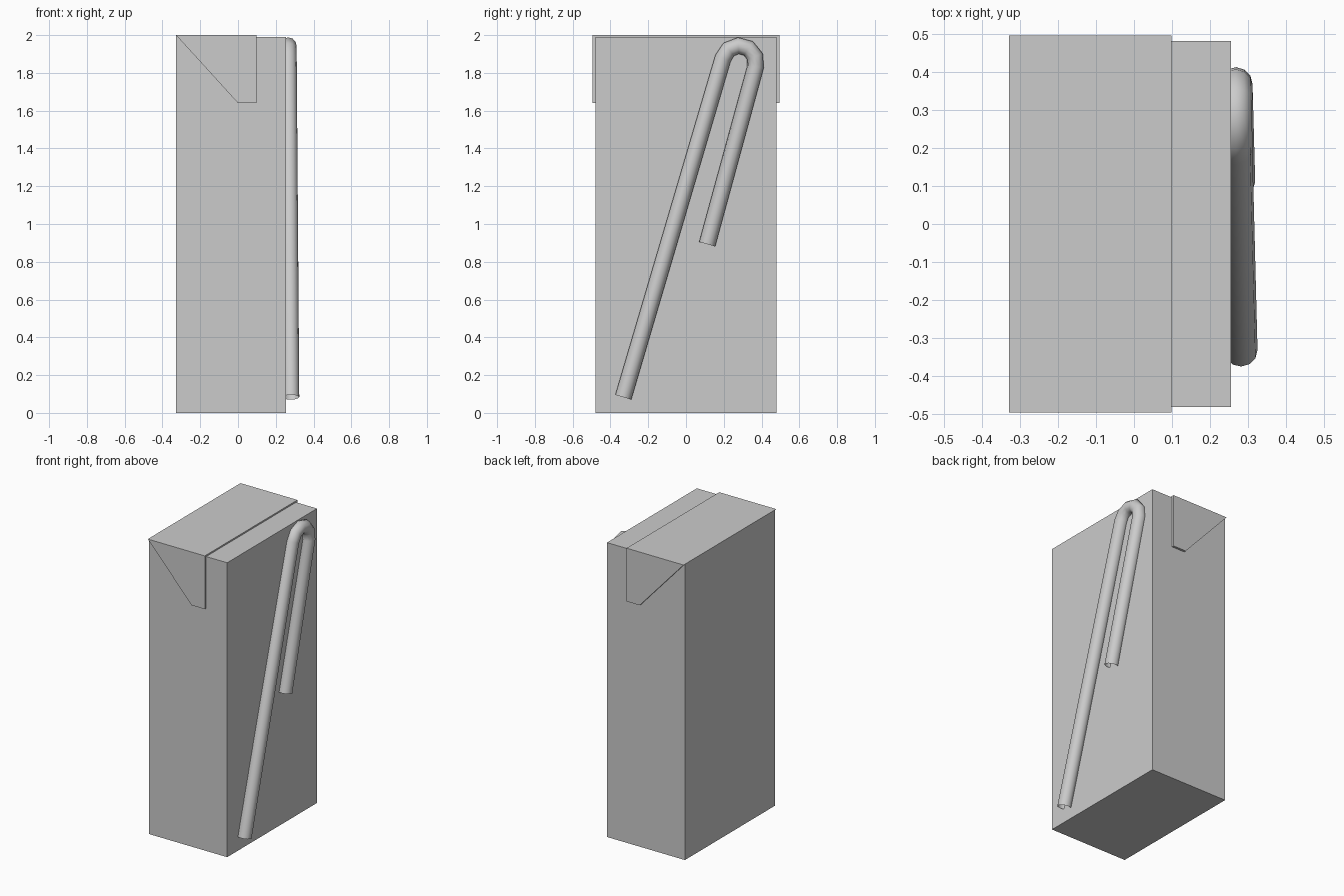
import bpy, bmesh, math
from mathutils import Vector

if "Cube" in bpy.data.objects:
    bpy.data.objects.remove(bpy.data.objects["Cube"])

X0, X1 = -0.328, 0.255     # carton depth
HY, FY = 0.48, 0.495       # half widths: carton, folded flaps
ZT = 1.99                  # carton top under the flap
FX = 0.098                 # flap edge


def prism(name, profile, y0, y1):
    """Extrude an x-z outline from y0 to y1."""
    bm = bmesh.new()
    face = bm.faces.new([bm.verts.new((x, y0, z)) for x, z in profile])
    ext = bmesh.ops.extrude_face_region(bm, geom=[face])["geom"]
    verts = [v for v in ext if isinstance(v, bmesh.types.BMVert)]
    bmesh.ops.translate(bm, verts=verts, vec=(0, y1 - y0, 0))
    bmesh.ops.recalc_face_normals(bm, faces=bm.faces)
    mesh = bpy.data.meshes.new(name)
    bm.to_mesh(mesh)
    bm.free()
    obj = bpy.data.objects.new(name, mesh)
    bpy.context.collection.objects.link(obj)
    return obj


# Carton body
prism("carton", [(X0, 0), (X1, 0), (X1, ZT), (X0, ZT)], -HY, HY)

# Folded top layer and its two glued side ears
prism("top_flap", [(X0, ZT), (FX, ZT), (FX, 2), (X0, 2)], -HY, HY)
ear = [(X0, 2), (0, 1.64), (FX, 1.64), (FX, 2)]
for side, label in ((-1, "front"), (1, "back")):
    prism(label + "_ear", ear, side * HY, side * FY)

# Bent straw: long leg, half-circle bend, short leg, leaning slightly off the side
cy, cz, r = 0.282, 1.855, 0.089
path = [(-0.332, 0.083)]
for i in range(6):
    a = math.radians(165 - 36 * i)
    path.append((cy + r * math.cos(a), cz + r * math.sin(a)))
path.append((0.112, 0.893))

curve = bpy.data.curves.new("straw", "CURVE")
curve.dimensions = "3D"
curve.bevel_depth = 0.044
curve.bevel_resolution = 4
spline = curve.splines.new("POLY")
spline.points.add(len(path) - 1)
for p, (y, z) in zip(spline.points, path):
    p.co = (0.281 - 0.0075 * z, y, z, 1)
straw = bpy.data.objects.new("straw", curve)
bpy.context.collection.objects.link(straw)
bpy.context.view_layer.objects.active = straw
straw.select_set(True)
bpy.ops.object.convert(target="MESH")
bpy.ops.object.shade_smooth_by_angle(angle=math.radians(50))
